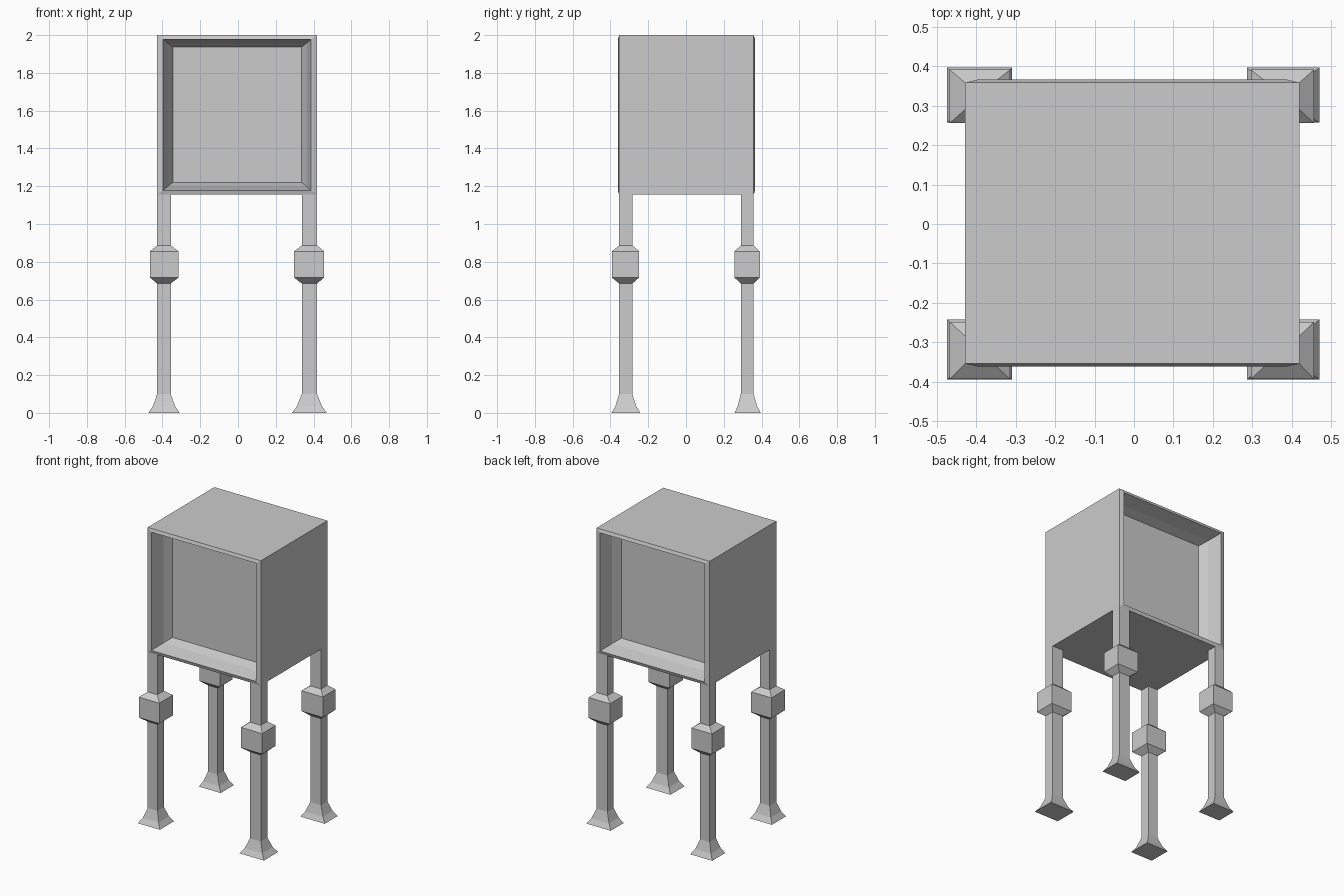
import bpy, bmesh

if "Cube" in bpy.data.objects:
    bpy.data.objects.remove(bpy.data.objects["Cube"])


def loft(name, rings, cap_start=True, cap_end=True):
    """Skin a stack of four-cornered rings into one flat-shaded mesh."""
    bm = bmesh.new()
    loops = [[bm.verts.new(p) for p in ring] for ring in rings]
    for a, b in zip(loops, loops[1:]):
        for i in range(4):
            j = (i + 1) % 4
            bm.faces.new((a[i], a[j], b[j], b[i]))
    if cap_start:
        bm.faces.new(loops[0][::-1])
    if cap_end:
        bm.faces.new(loops[-1])
    bmesh.ops.recalc_face_normals(bm, faces=bm.faces)
    mesh = bpy.data.meshes.new(name)
    bm.to_mesh(mesh)
    bm.free()
    obj = bpy.data.objects.new(name, mesh)
    bpy.context.collection.objects.link(obj)
    return obj


# Box: stepped recess in front and back, sloping frame around each opening
X0, X1, Z0, Z1 = -0.428, 0.419, 1.156, 2.0


def box_ring(y, inset_x, inset_z):
    a, b, c, d = X0 + inset_x, X1 - inset_x, Z0 + inset_z, Z1 - inset_z
    return [(a, y, c), (b, y, c), (b, y, d), (a, y, d)]


front = [(-0.206, 0.083, 0.064), (-0.265, 0.055, 0.042),
         (-0.361, 0.032, 0.022), (-0.354, 0.0, 0.0)]
back = [(0.358, 0.0, 0.0), (0.366, 0.032, 0.022),
        (0.27, 0.055, 0.042), (0.211, 0.083, 0.064)]
loft("box", [box_ring(*r) for r in front + back])


# Legs: shaft, block-shaped knee and flared foot in one profile
def leg(name, shaft, knee, foot):
    def ring(z, r):
        return [(r[0], r[2], z), (r[1], r[2], z), (r[1], r[3], z), (r[0], r[3], z)]

    def mix(a, b, t):
        return [p + (q - p) * t for p, q in zip(a, b)]

    profile = [(0.0, foot), (0.035, mix(shaft, foot, 0.5)), (0.1, shaft),
               (0.685, shaft), (0.717, knee), (0.855, knee),
               (0.886, shaft), (Z0, shaft)]
    loft(name, [ring(z, r) for z, r in profile], cap_end=False)


# (shaft, knee, foot) extents on each side
sides_x = {"left": ((X0, -0.356), (-0.467, -0.314), (-0.474, -0.309)),
           "right": ((0.338, X1), (0.296, 0.456), (0.286, 0.47))}
sides_y = {"front": ((-0.354, -0.284), (-0.393, -0.248), (-0.394, -0.242)),
           "back": ((0.29, 0.358), (0.256, 0.391), (0.257, 0.396))}
for ny, ys in sides_y.items():
    for nx, xs in sides_x.items():
        leg(f"{ny}_{nx}_leg", *[x + y for x, y in zip(xs, ys)])
